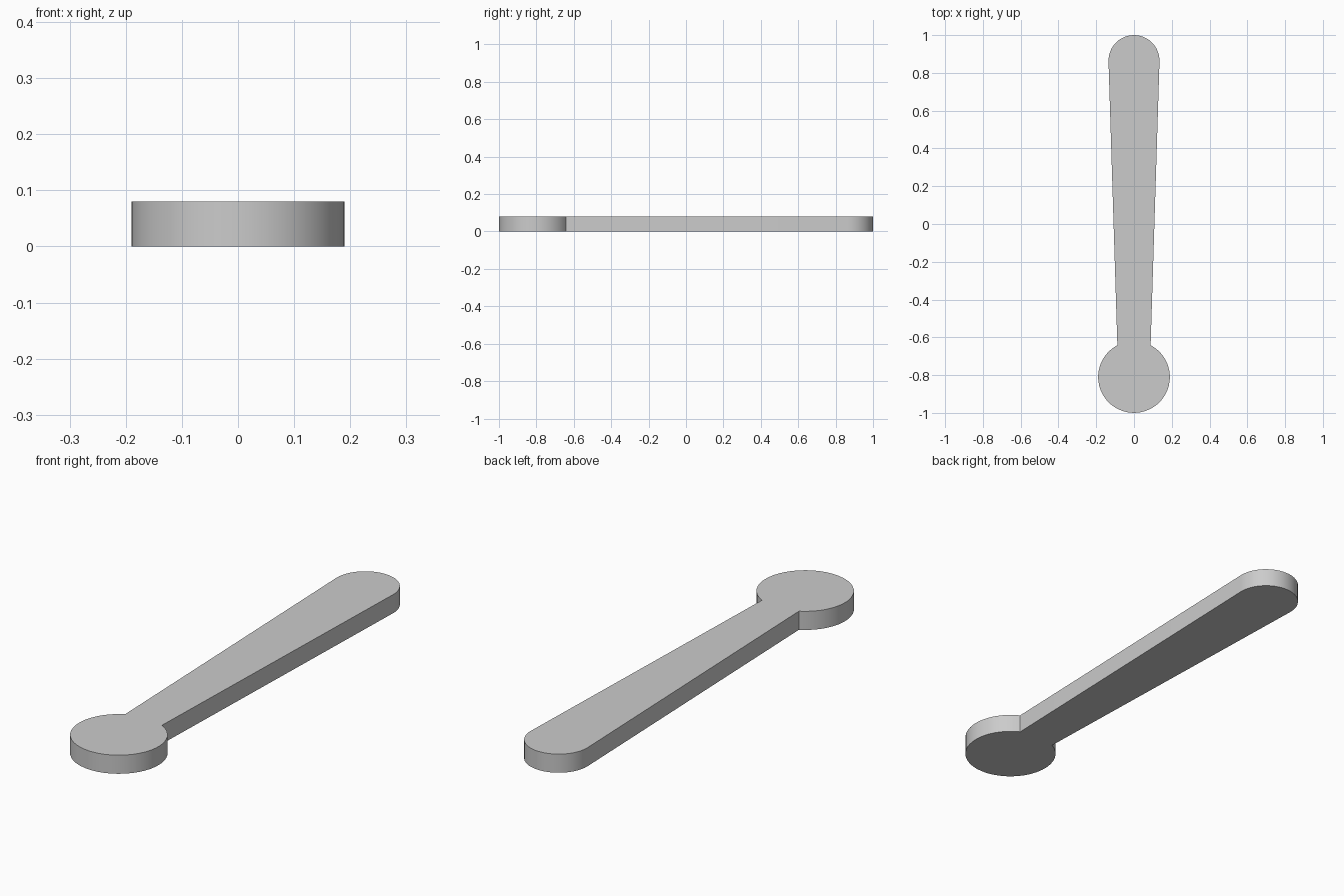
import bpy
import bmesh
from math import sin, cos, asin, pi

cube = bpy.data.objects.get("Cube")
if cube:
    bpy.data.objects.remove(cube, do_unlink=True)

THICKNESS = 0.08
HEAD_Y, HEAD_R = -0.81, 0.19
TIP_Y, TIP_R = 0.865, 0.135
NECK_HALF = 0.088


def arc(cy, radius, start, end, steps):
    """Points along a circular arc centred on the long axis."""
    angles = [start + (end - start) * i / steps for i in range(steps + 1)]
    return [(radius * cos(a), cy + radius * sin(a)) for a in angles]


# Outline: round head open at the neck, then a tapered handle with a round tip
neck = asin(NECK_HALF / HEAD_R)
outline = arc(HEAD_Y, HEAD_R, pi / 2 + neck, 5 * pi / 2 - neck, 36)
outline += arc(TIP_Y, TIP_R, -0.03, pi + 0.03, 24)

# Extrude the outline into a flat plate
bm = bmesh.new()
base = bm.faces.new([bm.verts.new((x, y, 0)) for x, y in outline])
top = bmesh.ops.extrude_face_region(bm, geom=[base], use_keep_orig=True)["geom"]
bmesh.ops.translate(bm, vec=(0, 0, THICKNESS),
                    verts=[v for v in top if isinstance(v, bmesh.types.BMVert)])
bmesh.ops.recalc_face_normals(bm, faces=bm.faces)
mesh = bpy.data.meshes.new("lever_plate")
bm.to_mesh(mesh)
bm.free()

# Plain grey finish
grey = bpy.data.materials.new("light_grey")
grey.use_nodes = True
grey.diffuse_color = (0.6, 0.6, 0.6, 1)
grey.node_tree.nodes["Principled BSDF"].inputs["Base Color"].default_value = (0.6, 0.6, 0.6, 1)
mesh.materials.append(grey)

lever = bpy.data.objects.new("lever_plate", mesh)
bpy.context.collection.objects.link(lever)
bpy.context.view_layer.objects.active = lever
lever.select_set(True)
bpy.ops.object.shade_smooth_by_angle(angle=pi / 6)
